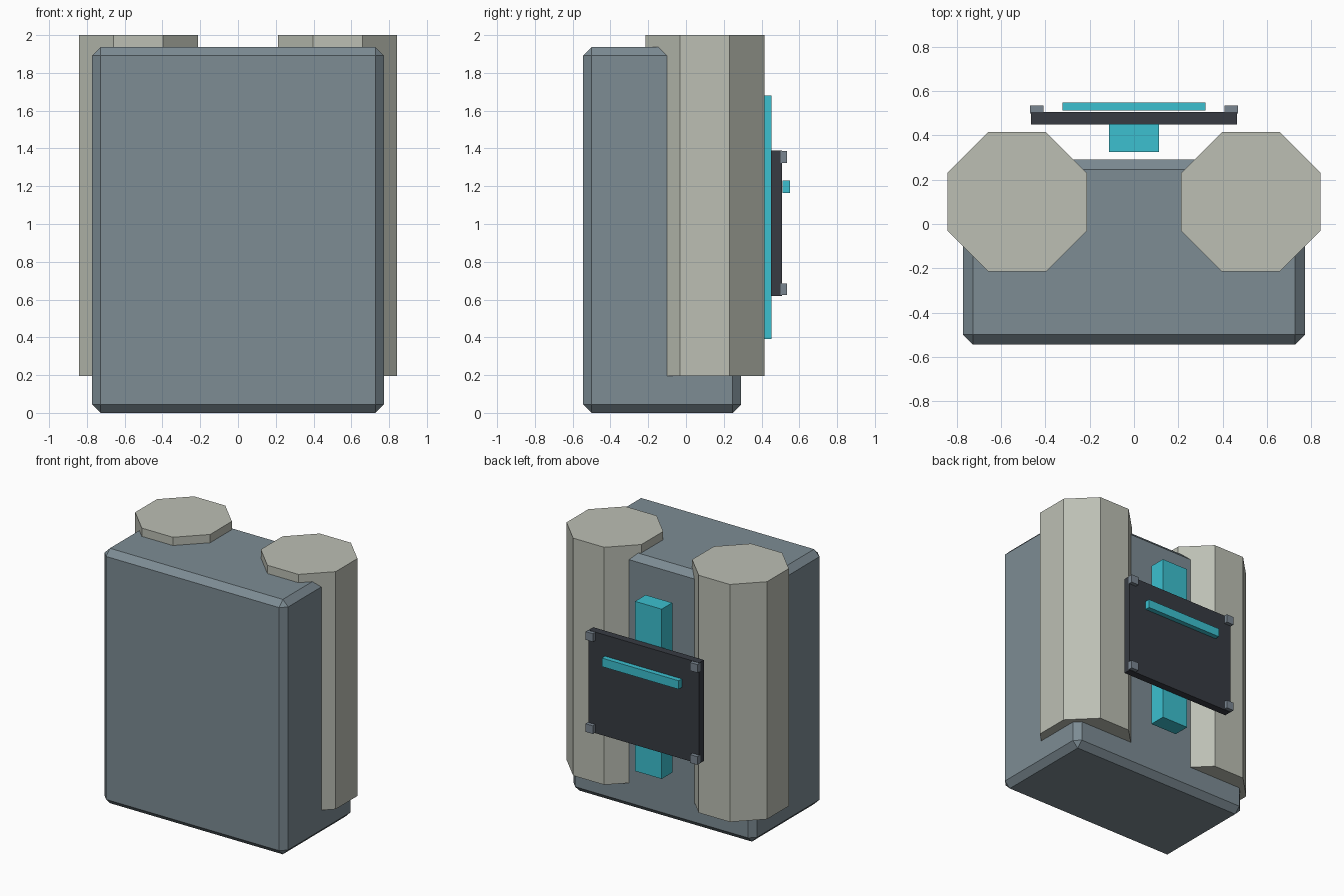
import bpy, math

if "Cube" in bpy.data.objects:
    bpy.data.objects.remove(bpy.data.objects["Cube"])


def material(name, rgb):
    """Flat material from 0-255 display values, stored as linear."""
    lin = [((c / 255 + 0.055) / 1.055) ** 2.4 for c in rgb]
    m = bpy.data.materials.new(name)
    m.diffuse_color = (*lin, 1)
    m.use_nodes = True
    m.node_tree.nodes["Principled BSDF"].inputs["Base Color"].default_value = m.diffuse_color
    return m


SLATE = material("slate grey", (125, 140, 148))
STONE = material("pale stone", (188, 191, 180))
CYAN = material("cyan glow", (60, 192, 208))
DARK = material("dark panel", (55, 59, 66))
STEEL = material("steel grey", (122, 134, 145))


def finish(name, mat):
    ob = bpy.context.object
    ob.name = name
    ob.data.materials.append(mat)
    return ob


def box(name, mat, x, y, z, bevel=0):
    """Box from (min, max) ranges, with an optional chamfer."""
    ranges = (x, y, z)
    bpy.ops.mesh.primitive_cube_add(size=1, location=[(a + b) / 2 for a, b in ranges])
    ob = finish(name, mat)
    ob.scale = [b - a for a, b in ranges]
    bpy.ops.object.transform_apply(location=False, rotation=False, scale=True)
    if bevel:
        mod = ob.modifiers.new("chamfer", 'BEVEL')
        mod.width = bevel
        mod.segments = 1
    return ob


# Chamfered main body
box("body", SLATE, (-0.772, 0.772), (-0.545, 0.292), (0, 1.937), 0.045)

# Octagonal side tanks, flats facing the axes
APOTHEM = 0.315
for side, s in (("left", -1), ("right", 1)):
    bpy.ops.mesh.primitive_cylinder_add(
        vertices=8, radius=APOTHEM / math.cos(math.pi / 8), depth=1.805,
        location=(s * 0.528, 0.1, 1.0975), rotation=(0, 0, math.pi / 8))
    finish(side + "_tank", STONE)

# Glowing spine between the tanks
box("spine_light", CYAN, (-0.112, 0.112), (0.325, 0.452), (0.39, 1.68))

# Back panel with its light bar
box("back_panel", DARK, (-0.465, 0.465), (0.45, 0.507), (0.62, 1.388))
box("panel_light", CYAN, (-0.323, 0.323), (0.512, 0.55), (1.165, 1.23))

# Corner bolts on the panel
for s in (-1, 1):
    for z in (0.655, 1.355):
        x = s * 0.439
        box("corner_bolt", STEEL, (x - 0.031, x + 0.031), (0.5, 0.535),
            (z - 0.031, z + 0.031))
